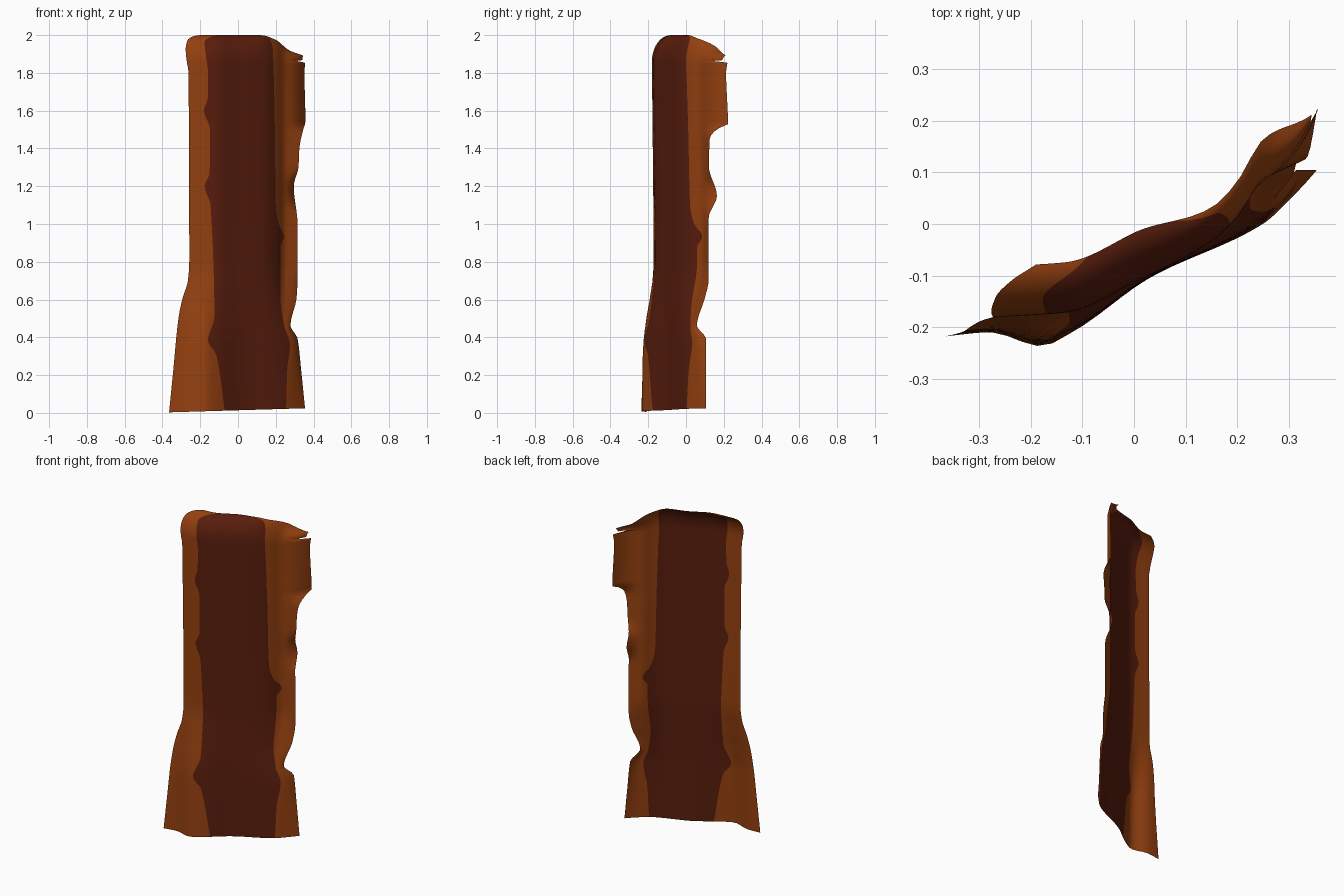
import bpy
import bmesh
import math

default_cube = bpy.data.objects.get("Cube")
if default_cube:
    bpy.data.objects.remove(default_cube, do_unlink=True)


def make_material(name, colour):
    material = bpy.data.materials.new(name)
    material.use_nodes = True
    material.diffuse_color = colour
    shader = material.node_tree.nodes["Principled BSDF"]
    shader.inputs["Base Color"].default_value = colour
    shader.inputs["Roughness"].default_value = 0.9
    return material


def smooth_curve(points):
    """Return a function that passes smoothly through the points without overshoot."""
    slopes = [(b[1] - a[1]) / (b[0] - a[0]) for a, b in zip(points, points[1:])]
    tangents = [slopes[0]]
    for before, after in zip(slopes, slopes[1:]):
        same = before * after > 0
        tangents.append(2 * before * after / (before + after) if same else 0)
    tangents.append(slopes[-1])

    def evaluate(value):
        value = min(max(value, points[0][0]), points[-1][0])
        index = 0
        while index < len(points) - 2 and value > points[index + 1][0]:
            index += 1
        (start, low), (end, high) = points[index], points[index + 1]
        span = end - start
        t = (value - start) / span
        return (low * (1 + 2 * t) * (1 - t) ** 2
                + high * t * t * (3 - 2 * t)
                + span * tangents[index] * t * (1 - t) ** 2
                + span * tangents[index + 1] * t * t * (t - 1))

    return evaluate


# Plan sections of the cloth: the flared hem and the hanging body
hem_section = smooth_curve([(-.365, -.218), (-.28, -.21), (-.18, -.237), (-.12, -.21),
                            (.03, -.105), (.25, 0), (.31, .055), (.36, .105)])
body_section = smooth_curve([(-.36, -.18), (-.26, -.172), (-.13, -.163), (0, -.105),
                             (.15, -.025), (.2, .022), (.25, .09), (.32, .115), (.36, .12)])
hem_weight = smooth_curve([(0, 1), (.35, .85), (.5, .6), (.6, .35), (.8, 0), (2, 0)])

# Outer edges by height
left_edge = smooth_curve([(0, -.365), (.2, -.345), (.5, -.315), (.6, -.295), (.7, -.265),
                          (.8, -.258), (1.8, -.262), (1.9, -.277), (1.94, -.268),
                          (1.97, -.24), (2, -.19)])
right_edge = smooth_curve([(0, .355), (.2, .335), (.38, .315), (.45, .278), (.6, .31),
                           (.7, .315), (1, .315), (1.2, .295), (1.3, .32), (1.4, .325),
                           (1.5, .345), (1.54, .357), (1.8, .352), (1.86, .355),
                           (1.875, .31), (1.89, .34), (2, .345)])
right_depth = smooth_curve([(0, .105), (.38, .105), (.45, .058), (.6, .1), (.7, .12),
                            (1.03, .12), (1.15, .165), (1.3, .125), (1.45, .13),
                            (1.5, .165), (1.53, .228), (1.8, .22), (1.86, .228),
                            (1.875, .15), (1.89, .2), (2, .2)])

# Wavy borders between the dark middle and the lighter sides
left_border = smooth_curve([(0, -.07), (.3, -.115), (.38, -.16), (.42, -.15), (.5, -.125),
                            (1.1, -.145), (1.2, -.177), (1.27, -.15), (1.5, -.148),
                            (1.6, -.18), (1.67, -.16), (1.8, -.158), (1.93, -.177), (2, -.09)])
right_border = smooth_curve([(0, .255), (.2, .26), (.35, .275), (.45, .245), (.6, .225),
                             (.88, .225), (.93, .245), (1, .215), (1.1, .2), (1.5, .195),
                             (1.9, .185), (1.97, .165), (2, .08)])

# Backward roll along the upper rim
ROLL_START = 1.85
rim_height = smooth_curve([(-.3, 2), (.12, 2), (.2, 1.975), (.27, 1.92), (.35, 1.89)])
roll_depth = smooth_curve([(-.3, .1), (0, .098), (.17, .065), (.25, .07), (.35, .02)])


def cloth_point(height, x, fringe):
    weight = hem_weight(height)
    edge = right_edge(height)

    def depth(at):
        return weight * hem_section(at) + (1 - weight) * body_section(at)

    y = depth(x) + (right_depth(height) - depth(edge)) * fringe ** 4
    y -= .01 * min(max(height - 1, 0), 1)
    z = height + (.003 + .03 * (x + .36)) * max(0, 1 - height)
    if height > ROLL_START:
        angle = (height - ROLL_START) / (2 - ROLL_START) * math.pi / 2
        y += roll_depth(x) * (1 - math.cos(angle))
        z = ROLL_START + (rim_height(x) - ROLL_START) * math.sin(angle)
    return x, y, z


LEFT, MIDDLE, RIGHT = 10, 20, 18


def cloth_row(height):
    outer, inner = left_edge(height), left_border(height)
    far, edge = right_border(height), right_edge(height)
    row = [(outer + (inner - outer) * i / LEFT, 0) for i in range(LEFT)]
    row += [(inner + (far - inner) * i / MIDDLE, 0) for i in range(MIDDLE)]
    for i in range(RIGHT + 1):
        t = 1 - (1 - i / RIGHT) ** 2
        row.append((far + (edge - far) * t, t))
    return [cloth_point(height, x, fringe) for x, fringe in row]


# Hanging cloth sheet
side_colour = make_material("light_brown", (.30, .052, .005, 1))
middle_colour = make_material("dark_red_brown", (.10, .0125, .004, 1))
heights = [ROLL_START * i / 92 for i in range(92)]
heights += [ROLL_START + (2 - ROLL_START) * i / 20 for i in range(21)]

bm = bmesh.new()
grid = [[bm.verts.new(point) for point in cloth_row(height)] for height in heights]
for lower, upper in zip(grid, grid[1:]):
    for i in range(len(lower) - 1):
        face = bm.faces.new((lower[i], lower[i + 1], upper[i + 1], upper[i]))
        face.material_index = int(LEFT <= i < LEFT + MIDDLE)
        face.smooth = True

mesh = bpy.data.meshes.new("hanging_cloth")
bm.to_mesh(mesh)
bm.free()
mesh.materials.append(side_colour)
mesh.materials.append(middle_colour)
cloth = bpy.data.objects.new("hanging_cloth", mesh)
bpy.context.collection.objects.link(cloth)
